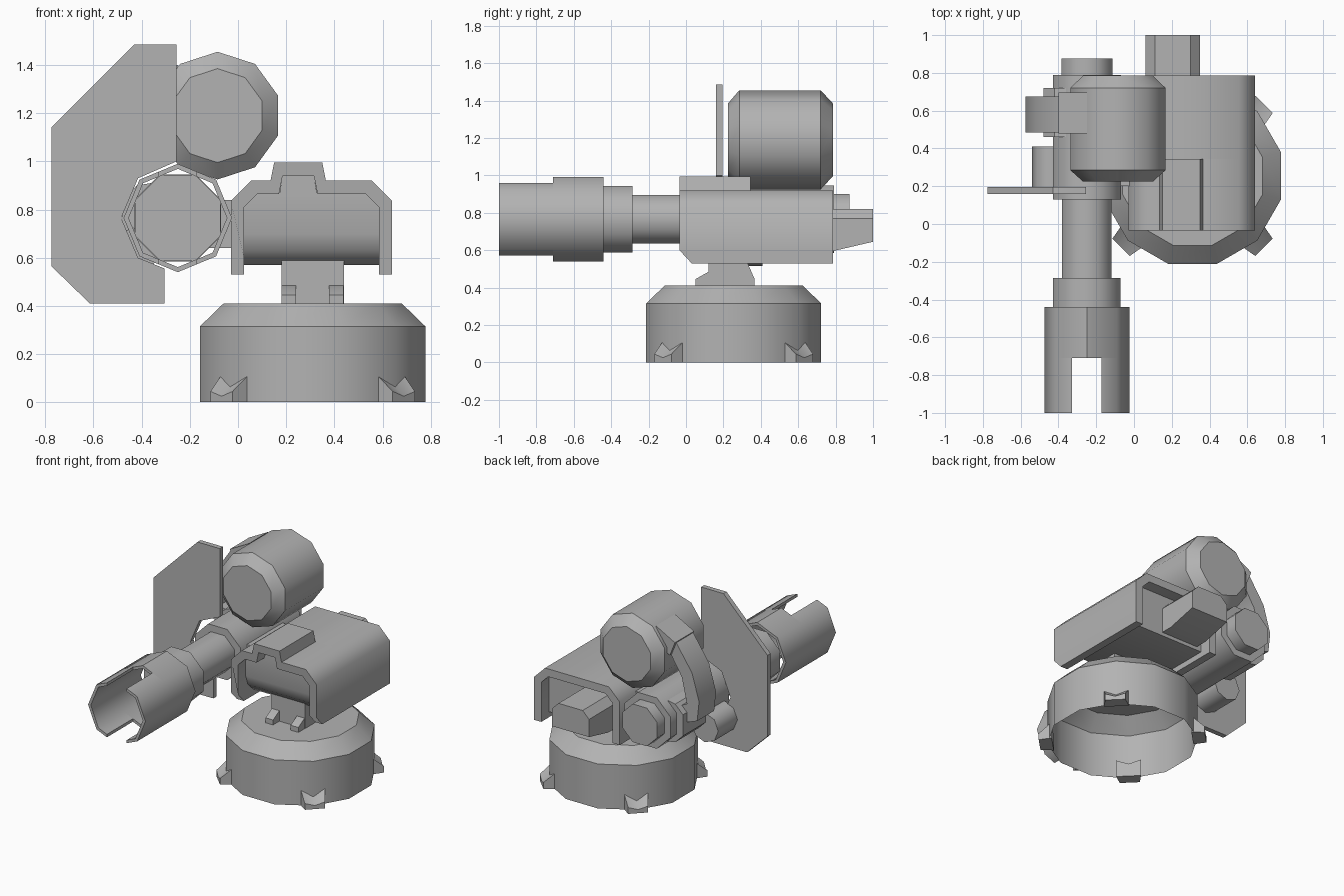
import bpy, bmesh, math
from mathutils import Matrix, Vector

cube = bpy.data.objects.get("Cube")
if cube:
    bpy.data.objects.remove(cube, do_unlink=True)

metal = bpy.data.materials.new("plain_grey_metal")
metal.use_nodes = True
grey = (0.45, 0.45, 0.45, 1)
metal.diffuse_color = grey
metal.node_tree.nodes["Principled BSDF"].inputs["Base Color"].default_value = grey


def finish(name, bm, angle=30):
    bmesh.ops.recalc_face_normals(bm, faces=bm.faces)
    mesh = bpy.data.meshes.new(name)
    bm.to_mesh(mesh)
    bm.free()
    obj = bpy.data.objects.new(name, mesh)
    bpy.context.collection.objects.link(obj)
    mesh.materials.append(metal)
    bpy.ops.object.select_all(action='DESELECT')
    obj.select_set(True)
    bpy.context.view_layer.objects.active = obj
    bpy.ops.object.shade_smooth_by_angle(angle=math.radians(angle))
    return obj


def loft(rings, caps=(True, True)):
    """Join rings of equal length into a skin."""
    bm = bmesh.new()
    rows = [[bm.verts.new(p) for p in ring] for ring in rings]
    n = len(rows[0])
    for a, b in zip(rows, rows[1:]):
        for i in range(n):
            j = (i + 1) % n
            bm.faces.new((a[i], a[j], b[j], b[i]))
    if caps[0]:
        bm.faces.new(rows[0][::-1])
    if caps[1]:
        bm.faces.new(rows[-1])
    return bm


def prism(name, pts, lo, hi, axis='Y', angle=30):
    """Extrude an (x, z) outline along y, or a (y, z) outline along x."""
    def place(p, d):
        return (p[0], d, p[1]) if axis == 'Y' else (d, p[0], p[1])
    return finish(name, loft([[place(p, d) for p in pts] for d in (lo, hi)]), angle)


def turned(name, centre, profile, sides, axis='Y', start=0.5, angle=50, caps=(True, True)):
    """Faceted lathe; profile holds (circumradius, position along the axis)."""
    rings = []
    for r, d in profile:
        ring = []
        for i in range(sides):
            t = 2 * math.pi * (i + start) / sides
            u, v = centre[0] + r * math.cos(t), centre[1] + r * math.sin(t)
            ring.append((u, d, v) if axis == 'Y' else (u, v, d))
        rings.append(ring)
    return finish(name, loft(rings, caps), angle)


# Base: hollow twelve-sided drum with a sloped shoulder
BX, BY = 0.31, 0.255
k = 1 / math.cos(math.pi / 12)
turned("base_drum", (BX, BY), [(0.468 * k, 0), (0.468 * k, 0.315), (0.37 * k, 0.41)],
       12, 'Z', angle=35, caps=(False, True))

# Four ramped feet with a shallow valley on top
for i in range(4):
    inner = [(-.08, 0), (.08, 0), (.08, .118), (0, .09), (-.08, .118)]
    outer = [(-.065, 0), (.065, 0), (.065, .045), (0, .025), (-.065, .045)]
    bm = loft([[(r, w, z) for w, z in sec] for r, sec in ((.45, inner), (.535, outer))])
    bm.transform(Matrix.Translation((BX, BY, 0)) @
                 Matrix.Rotation(math.pi / 4 + i * math.pi / 2, 4, 'Z'))
    finish("base_foot", bm)

# Neck with two side brackets
prism("neck", [(.12, .40), (.12, .61), (.33, .61), (.33, .53), (.365, .45), (.365, .40)],
      .18, .44, 'X')
for x in (.18, .378):
    prism("neck_bracket", [(.05, .40), (.05, .445), (.13, .49), (.2, .49), (.2, .40)],
          x, x + .06, 'X')


# Housing: an open-bottomed arch, with a raised ridge on its front part
def arch(name, ridge, lo, hi, bevel_front):
    mid = .305
    out = [(.335, .53), (.335, .6), (.335, .835), (.25, .92)]
    inn = [(.28, .53), (.28, .6), (.28, .81), (.225, .865)]
    if ridge:
        out += [(.115, .92), (.1, .995)]
        inn += [(.08, .865), (.065, .94)]
    half = out + [(-x, z) for x, z in reversed(out)]
    half += [(-x, z) for x, z in inn] + list(reversed(inn))
    obj = prism(name, [(mid + (-.055 if ridge and abs(x) < .12 else 0) + x, z)
                       for x, z in half], lo, hi, angle=50)
    if bevel_front:
        for v in obj.data.vertices:
            if v.co.y < lo + .01 and v.co.z < .55:
                v.co.y += .065


arch("housing_front", True, -.035, .345, True)
arch("housing_rear", False, .345, .785, False)

# Core inside the housing, and the block behind it
prism("housing_core", [(.05, .87), (.05, .7), (.075, .63), (.14, .57), (.7, .57), (.7, .87)],
      .02, .59, 'X', angle=50)
prism("ridge_core", [(.17, .85), (.185, .945), (.315, .945), (.33, .85)], .05, .34)
block = [(.06, .595), (.35, .595), (.35, .77), (.30, .82), (.11, .82), (.06, .77)]
rear = [(x, max(z, .645)) for x, z in block]
finish("rear_block", loft([[(x, y, z) for x, z in s]
                           for y, s in ((.65, block), (.785, block), (1.0, rear))]))

# Barrel, stepped along its length
AX = (-.25, .765)
o = 1 / math.cos(math.pi / 8)
for name, r, lo, hi in (("barrel_collar", .178, -.44, -.285), ("barrel_tube", .13, -.285, .13),
                        ("barrel_breech", .18, .13, .79), ("breech_cap", .135, .79, .875)):
    turned(name, AX, [(r * o, lo), (r * o, hi)], 8)


# Muzzle shroud: two C-shaped halves, parted by a slot at the front
def shroud_half(side, cut, lo, hi):
    def arc(r):
        t = math.tan(math.pi / 8)
        d = r * math.sqrt(0.5)
        return [(cut, r - t * cut), (d, d), (r, 0), (d, -d), (cut, t * cut - r)]
    pts = arc(.225) + arc(.204)[::-1]
    prism("muzzle_shroud", [(AX[0] + side * x, AX[1] + z) for x, z in pts], lo, hi, angle=50)


for side in (-1, 1):
    shroud_half(side, .077, -1.0, -.71)
    shroud_half(side, 0, -.71, -.44)

# Shield plate with a notch around the barrel, and its mount
prism("shield_plate", [(-.255, 1.485), (-.43, 1.485), (-.775, 1.14), (-.775, .565),
                       (-.615, .41), (-.305, .41), (-.305, .555), (-.415, .6),
                       (-.485, .765), (-.415, .93), (-.255, 1.0)], .16, .195)
turned("shield_mount", (-.435, .62), [(.105, .19), (.105, .41)], 8, start=0)

# Ten-sided drum with bevelled ends
turned("ammo_drum", (-.085, 1.19), [(.195, .225), (.265, .285), (.265, .72), (.195, .785)],
       10, angle=40)

# Feed arm curving from the drum down to the breech
prism("feed_arm", [(-.25, 1.39), (-.39, 1.32), (-.52, 1.13), (-.575, .94), (-.56, .8),
                   (-.4, .74), (-.4, .86), (-.48, .9), (-.44, 1.08), (-.34, 1.24),
                   (-.25, 1.29)], .485, .675, angle=40)
prism("feed_arm_head", [(-.25, 1.4), (-.4, 1.32), (-.36, 1.22), (-.25, 1.27)], .48, .695)
prism("feed_collar", [(-.3, .92), (-.42, .9), (-.48, .84), (-.48, .69), (-.42, .63),
                      (-.3, .61)], .46, .72)

# Bridge joining the breech to the housing
prism("breech_bridge", [(-.15, .64), (-.01, .64), (-.01, .84), (-.15, .84)], .2, .6)
